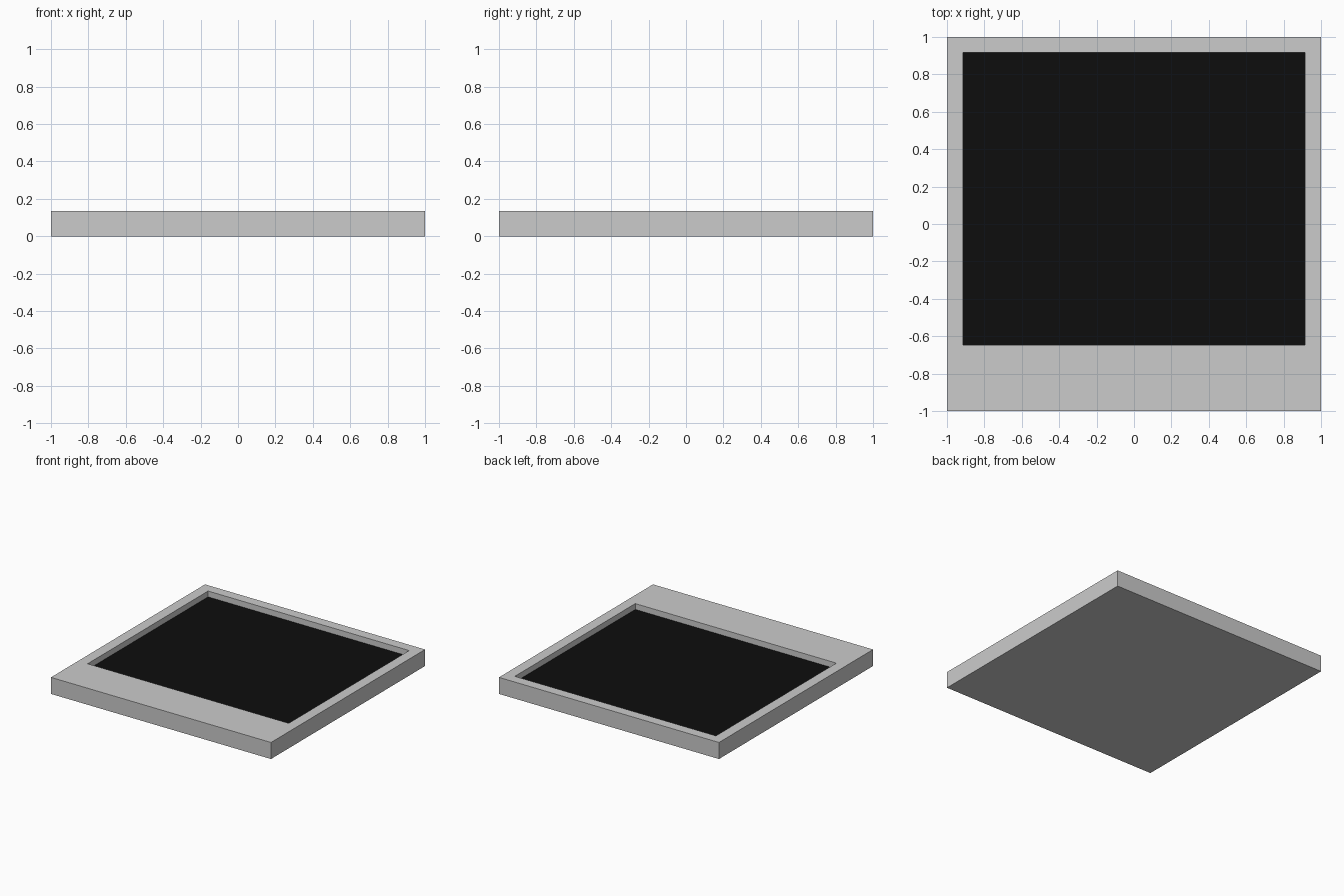
import bpy, bmesh

if "Cube" in bpy.data.objects:
    bpy.data.objects.remove(bpy.data.objects["Cube"])

HEIGHT, DEPTH = 0.136, 0.048
X0, X1, Y0, Y1 = -0.914, 0.914, -0.647, 0.917   # recess opening


def make_object(name, bm):
    mesh = bpy.data.meshes.new(name)
    bm.to_mesh(mesh)
    bm.free()
    obj = bpy.data.objects.new(name, mesh)
    bpy.context.collection.objects.link(obj)
    return obj


def fit_to_opening(verts, z):
    for v in verts:
        v.co = (X0 if v.co.x < 0 else X1, Y0 if v.co.y < 0 else Y1, z)


# Casing: a square slab whose top is inset and sunk into a recess
bm = bmesh.new()
bmesh.ops.create_cube(bm, size=2)
for v in bm.verts:
    v.co.z = HEIGHT if v.co.z > 0 else 0
bm.normal_update()
top = max(bm.faces, key=lambda f: f.calc_center_median().z)
bmesh.ops.inset_region(bm, faces=[top], thickness=0.08)
fit_to_opening(top.verts, HEIGHT)
floor = bmesh.ops.extrude_discrete_faces(bm, faces=[top])["faces"][0]
fit_to_opening(floor.verts, HEIGHT - DEPTH)
bmesh.ops.delete(bm, geom=[floor], context='FACES_ONLY')  # closed by the screen
make_object("casing", bm)

# Screen: black panel forming the floor of the recess
bm = bmesh.new()
bmesh.ops.create_grid(bm, x_segments=1, y_segments=1, size=1)
fit_to_opening(bm.verts, HEIGHT - DEPTH)
screen = make_object("screen", bm)
black = bpy.data.materials.new("black")
black.diffuse_color = (0.004, 0.004, 0.004, 1)
black.use_nodes = True
black.node_tree.nodes["Principled BSDF"].inputs["Base Color"].default_value = black.diffuse_color
screen.data.materials.append(black)
